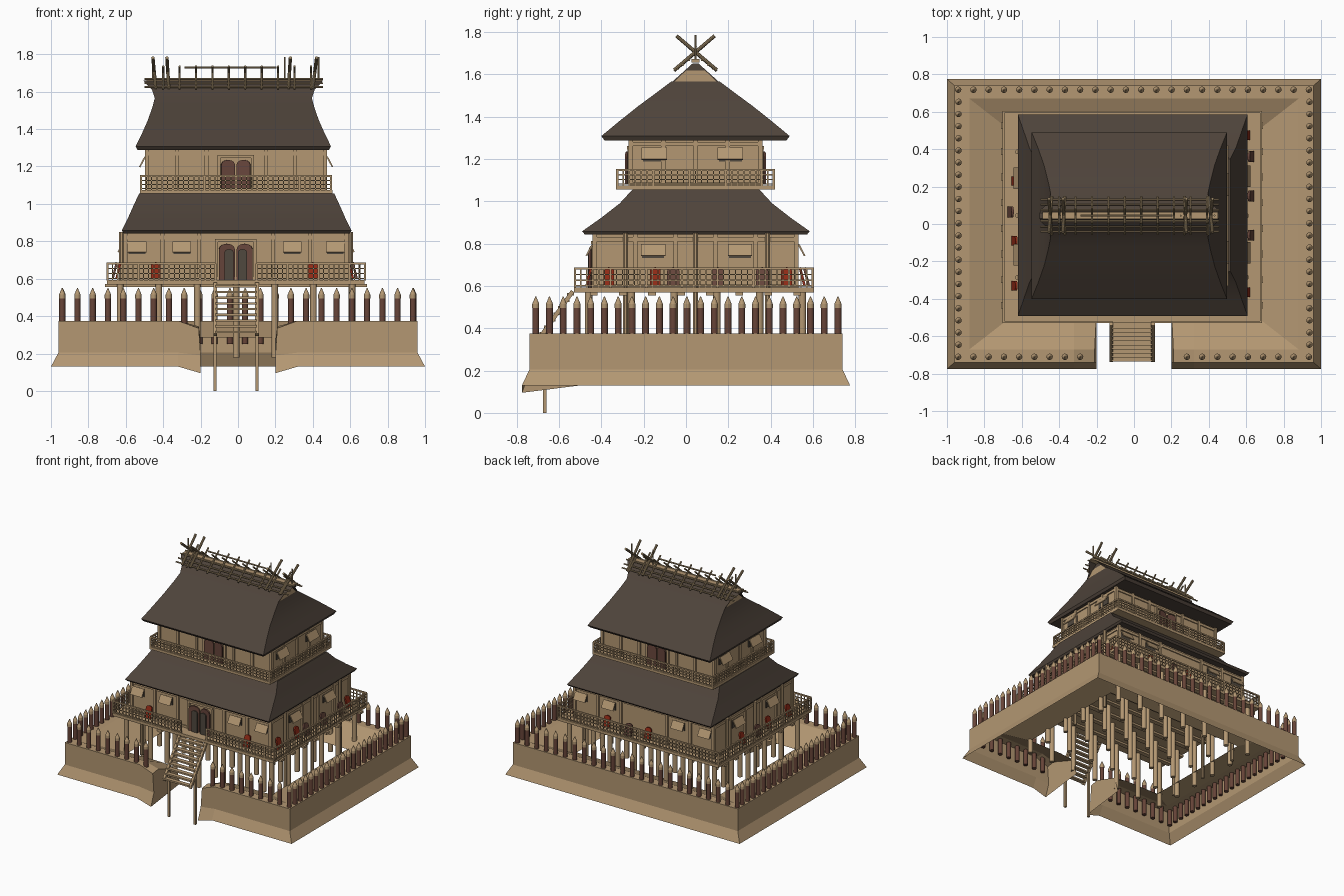
import bpy, bmesh, math
from mathutils import Vector, Matrix

if "Cube" in bpy.data.objects:
    bpy.data.objects.remove(bpy.data.objects["Cube"])

def mat(name, r, g, b):
    m = bpy.data.materials.new(name)
    lin = lambda c: ((c / 255 + 0.055) / 1.055) ** 2.4
    m.diffuse_color = (lin(r), lin(g), lin(b), 1)
    m.use_nodes = True
    m.node_tree.nodes["Principled BSDF"].inputs["Base Color"].default_value = m.diffuse_color
    return m

TAN = mat("tan_earth_and_wood", 179, 151, 114)
POLE = mat("weathered_pole", 160, 138, 104)
THATCH = mat("dark_thatch", 78, 67, 58)
STAKE = mat("reddish_stake", 103, 68, 56)
RED = mat("red_shield", 145, 42, 22)
DOOR = mat("brown_door", 104, 70, 60)
DARK = mat("dark_opening", 80, 72, 62)

CX, CY = -0.01, 0.045
CENTRE = Matrix.Translation((CX, CY, 0))

class Part:
    """Collects primitives into one object."""
    def __init__(self, name, material):
        self.name, self.material, self.bm = name, material, bmesh.new()

    def box(self, lo, hi, m=Matrix()):
        lo, hi = Vector(lo), Vector(hi)
        bmesh.ops.create_cube(self.bm, size=1, matrix=m @ Matrix.Translation((lo + hi) / 2) @ Matrix.Diagonal((*(hi - lo), 1)))

    def rod(self, a, b, r, n=6, r2=None):
        a, b = Vector(a), Vector(b)
        d = b - a
        turn = d.to_track_quat('Z', 'Y').to_matrix().to_4x4() @ Matrix.Rotation(math.pi / n, 4, 'Z')
        bmesh.ops.create_cone(self.bm, cap_ends=True, segments=n, radius1=r, radius2=r if r2 is None else r2,
                              depth=d.length, matrix=Matrix.Translation((a + b) / 2) @ turn)

    def poly(self, pts):
        self.bm.faces.new([self.bm.verts.new(v) for v in pts])

    def plate(self, w, h, t, m):
        # upright panel with a rounded top
        pts = [(-w / 2, 0), (w / 2, 0)]
        pts += [(w / 2 * math.cos(i * math.pi / 6), h - w / 3 + w / 3 * math.sin(i * math.pi / 6)) for i in range(7)]
        rings = [[self.bm.verts.new(m @ Vector((x, y, z))) for x, z in pts] for y in (-t / 2, t / 2)]
        n = len(pts)
        self.bm.faces.new(rings[0])
        self.bm.faces.new(rings[1][::-1])
        for i in range(n):
            self.bm.faces.new([rings[0][i], rings[1][i], rings[1][(i + 1) % n], rings[0][(i + 1) % n]])

    def done(self, smooth=False):
        bmesh.ops.recalc_face_normals(self.bm, faces=self.bm.faces)
        me = bpy.data.meshes.new(self.name)
        self.bm.to_mesh(me)
        self.bm.free()
        ob = bpy.data.objects.new(self.name, me)
        me.materials.append(self.material)
        bpy.context.collection.objects.link(ob)
        if smooth:
            bpy.ops.object.select_all(action='DESELECT')
            ob.select_set(True)
            bpy.context.view_layer.objects.active = ob
            bpy.ops.object.shade_smooth_by_angle(angle=math.radians(35))

def at(side, u, d, z):
    # spot on a building side: 0 front, 1 right, 2 back, 3 left
    return CENTRE @ Matrix.Rotation(side * math.pi / 2, 4, 'Z') @ Matrix.Translation((u, -d, z))

def steps(a, b, gap):
    n = max(1, round(abs(b - a) / gap))
    return [a + (b - a) * i / n for i in range(n + 1)]

# earth rampart: levels (half x, half y, z, gap x, end z) swept around, open at the stair
p = Part("earth_rampart", TAN)
levels = [(1.0, .775, .13, .2, .095), (.96, .74, .205, .2, .19), (.96, .74, .375, .21, .335),
          (.88, .67, .375, .21, .345), (.61, .46, .285, .2, .27)]
rows = []
for hx, hy, z, g, ze in levels:
    path = [(-g, -hy, ze), (-.32, -hy, z), (-hx, -hy, z), (-hx, hy, z), (hx, hy, z), (hx, -hy, z), (.32, -hy, z), (g, -hy, ze)]
    rows.append([p.bm.verts.new(v) for v in path])
for a, b in zip(rows, rows[1:]):
    for i in range(7):
        p.bm.faces.new([a[i], a[i + 1], b[i + 1], b[i]])
for i, s in ((0, -1), (7, 1)):
    p.bm.faces.new([r[i] for r in rows] + [p.bm.verts.new((s * .2, -.42, .14))])
p.done()

# palisade stakes with pale sharpened tips
body, tips = Part("palisade_stakes", STAKE), Part("palisade_tips", TAN)
spots = [(x, .718) for x in steps(-.94, .935, .0825)]
spots += [(x, -.71) for x in steps(-.94, .935, .0825) if x < -.25 or x > .22]
spots += [(s * .938, y) for s in (-1, 1) for y in steps(-.71, .718, .065)[1:-1]]
for x, y in spots:
    body.rod((x, y, .25), (x, y, .495), .0165, 14)
    tips.rod((x, y, .495), (x, y, .515), .017, 14)
    tips.rod((x, y, .515), (x, y, .55), .017, 14, .002)
body.done(True); tips.done(True)

# stilts under the main deck
p = Part("stilts", TAN)
for x in steps(-.63, .61, .207):
    for y in steps(-.46, .55, .2):
        p.rod((x, y, .18), (x, y, .57), .018, 12)
p.done(True)

# decks and joist ends
p = Part("decks", TAN)
p.box((-.69, -.575, .57), (.685, .56, .592), CENTRE)
p.box((-.515, -.375, 1.055), (.515, .375, 1.075), CENTRE)
for y in steps(-.48, .48, .137):
    p.box((-.7, y - .018, .555), (.7, y + .018, .572), CENTRE)
p.done()

# railings
def railing(name, hx, hy, cy, z, h, gap):
    p = Part(name, TAN)
    def run(a, b):
        a, b = Vector(a), Vector(b)
        for f, r in ((.12, .004), (.4, .004), (.7, .004), (1, .0075)):
            up = Vector((0, 0, z + h * f))
            p.rod(a + up, b + up, r, 4)
        n = max(1, round((b - a).length / .028))
        for i in range(n + 1):
            q = a.lerp(b, i / n)
            thick = i % 6 == 0 or i == n
            p.rod(q + Vector((0, 0, z)), q + Vector((0, 0, z + h)), .0075 if thick else .004, 4)
    x0, x1, y0, y1 = CX - hx, CX + hx, cy - hy, cy + hy
    run((x0, y1, 0), (x1, y1, 0))
    for x in (x0, x1):
        run((x, y0, 0), (x, y1, 0))
    if gap:
        run((x0, y0, 0), (CX - .11, y0, 0)); run((CX + .11, y0, 0), (x1, y0, 0))
    else:
        run((x0, y0, 0), (x1, y0, 0))
    p.done()
railing("main_railing", .688, .562, .037, .59, .092, True)
railing("balcony_railing", .508, .37, CY, 1.073, .075, False)

# wall boxes and the studs, posts and beams on them
walls, frame = Part("walls", TAN), Part("wall_timbers", TAN)
for hx, hy, z0, z1, gap in ((.59, .475, .59, .85, .19), (.475, .305, 1.07, 1.3, .155)):
    walls.box((-hx, -hy, z0), (hx, hy, z1 + .04), CENTRE)
    for side in range(4):
        w, d = (hx, hy) if side % 2 == 0 else (hy, hx)
        for u in steps(-w, w, gap):
            if abs(u) > .05 or side % 2:
                frame.box((-.01, -.012, z0), (.01, .01, z1), at(side, u, d, 0))
        frame.box((-w, -.008, z0), (w, .01, z0 + .018), at(side, 0, d, 0))
        frame.box((-w, -.008, z1 - .04), (w, .01, z1 - .02), at(side, 0, d, 0))
walls.done()
for s in (-1, 1):
    for y in (-.285, .045, .385):
        frame.rod((CX + s * .613, y, .2), (CX + s * .613, y, .85), .013, 8)
frame.done()

# thatched roofs from stacked rectangles (z, half x, half y); sides stop at the gable level
def roof(name, cx, cy, sec, hip):
    p = Part(name, THATCH)
    r = [[p.bm.verts.new((cx + sx * hx, cy + sy * hy, z)) for sx, sy in ((-1, -1), (1, -1), (1, 1), (-1, 1))] for z, hx, hy in sec]
    p.bm.faces.new(r[0])
    for k, (a, b) in enumerate(zip(r, r[1:])):
        for i in range(4):
            if i % 2 == 0 or k < hip:
                p.bm.faces.new([a[i], a[(i + 1) % 4], b[(i + 1) % 4], b[i]])
    p.bm.faces.new(r[-1])
    p.done(True)
roof("lower_roof", -.007, .047, [(.843, .605, .525), (.858, .614, .538), (.92, .583, .45), (.99, .552, .36), (1.055, .522, .30)], 9)
roof("upper_roof", -.025, .045, [(1.288, .512, .43), (1.308, .522, .445), (1.38, .487, .358), (1.45, .456, .27), (1.52, .432, .175),
     (1.565, .42, .115), (1.61, .435, .068), (1.645, .47, .035), (1.66, .48, .015)], 5)

# pale gable boards inside dark thatch ends
p, q = Part("gable_boards", TAN), Part("gable_thatch", THATCH)
for s in (-1, 1):
    x = -.025 + s * .415
    q.poly(((x, -.07, 1.56), (x, .16, 1.56), (x, .06, 1.65), (x, .03, 1.65)))
    x += s * .006
    p.poly(((x, -.055, 1.565), (x, .145, 1.565), (x, .09, 1.617), (x, 0, 1.617)))
p.done(); q.done()

# ridge board, poles, saddles and crossed finials
p = Part("ridge_board", TAN)
p.box((-.49, .026, 1.655), (.45, .064, 1.672))
p.done()
p = Part("ridge_poles", POLE)
for dy, z in ((-.03, 1.668), (.03, 1.668), (-.06, 1.645), (.06, 1.645), (-.085, 1.625), (.085, 1.625)):
    p.rod((-.5, .045 + dy, z), (.455, .045 + dy, z), .0055, 10)
p.rod((-.285, .045, 1.73), (.205, .045, 1.73), .006, 10)
def cross(x, zc, up, down, r, lean=0):
    for s in (-1, 1):
        p.rod((x, .045 + s * down, zc - down * .85), (x + lean, .045 - s * up, zc + up * .85), r, 10)
for x in steps(-.4, .39, .0878):
    cross(x, 1.7, .042, .1, .006)
for x, lean in ((-.44, -.015), (-.37, -.01), (.27, .01), (.4, .02)):
    cross(x, 1.705, .09, .1, .009, lean)
for x in (-.455, .25, .43):
    p.rod((x, .045, 1.66), (x, .045, 1.785), .005, 10)
p.done(True)

# doors: round-topped leaves in a frame, with dark inner panels below
opening, jamb, leaf = Part("door_panels", DARK), Part("door_frames", TAN), Part("door_leaves", DOOR)
for z, h, w, d, sides in ((.592, .195, .09, .475, (0,)), (1.08, .155, .078, .305, (0, 2))):
    for side in sides:
        m = at(side, -.002, d, z)
        for s in (-1, 1):
            jamb.box((s * (w + .012) - .008, -.016, 0), (s * (w + .012) + .008, 0, h + .02), m)
            leaf.plate(w * .94, h, .01, m @ Matrix.Translation((s * w * .53, -.018, 0)) @ Matrix.Rotation(s * math.radians(-9), 4, 'Z'))
            if z < 1:
                opening.plate(w * .55, h * .85, .008, m @ Matrix.Translation((s * w * .4, -.03, 0)))
        jamb.box((-w - .02, -.018, h + .01), (w + .02, 0, h + .026), m)
opening.done(); jamb.done(); leaf.done()

# propped window shutters over dark windows
p, q = Part("window_shutters", TAN), Part("windows", DARK)
def shutter(side, u, d, z, w):
    m = at(side, u, d, z)
    q.box((-w * .45, -.006, -.062), (w * .45, 0, -.005), m)
    p.box((-w / 2, -.008, -.062), (w / 2, 0, 0), m @ Matrix.Translation((0, -.008, 0)) @ Matrix.Rotation(math.radians(-28), 4, 'X'))
for side in (0, 2):
    for u in (-.53, -.29, .3, .53):
        shutter(side, u, .475, .795, .1)
for side in (1, 3):
    for u in (-.2, .21):
        shutter(side, u, .59, .795, .115)
    for u in (-.195, .165):
        shutter(side, u, .475, 1.25, .12)
p.done(); q.done()

# shields leaning between wall and railing
red, brown = Part("red_shields", RED), Part("brown_shields", DOOR)
lean = Matrix.Rotation(math.radians(-14), 4, 'X')
for side, d, reds, browns in ((0, .515, (-.43, .41), ()), (1, .625, (-.41, -.19, .43), (-.105, .105, .315)),
                              (2, .515, (-.3, .05), (-.1,)), (3, .64, (-.185, .135, .375), (-.02,))):
    for u in reds:
        red.plate(.05, .09, .012, at(side, u, d, .6) @ lean)
    for u in browns:
        brown.plate(.058, .09, .012, at(side, u, d + .02, .6) @ lean)
red.done(); brown.done()

# front stair on two tall legs
p = Part("front_stair", TAN)
top, foot = Vector((0, -.535, .575)), Vector((0, -.73, .3))
for x in (-.122, .102):
    dx = Vector((x, 0, 0))
    p.rod(top + dx, foot + dx, .014, 4)
    p.rod((x, -.667, 0), (x, -.667, .375), .0115, 4)
for i in range(9):
    c = top.lerp(foot, (i + .5) / 9)
    p.box((-.12, c.y - .016, c.z - .006), (.1, c.y + .016, c.z + .006))
p.done()
